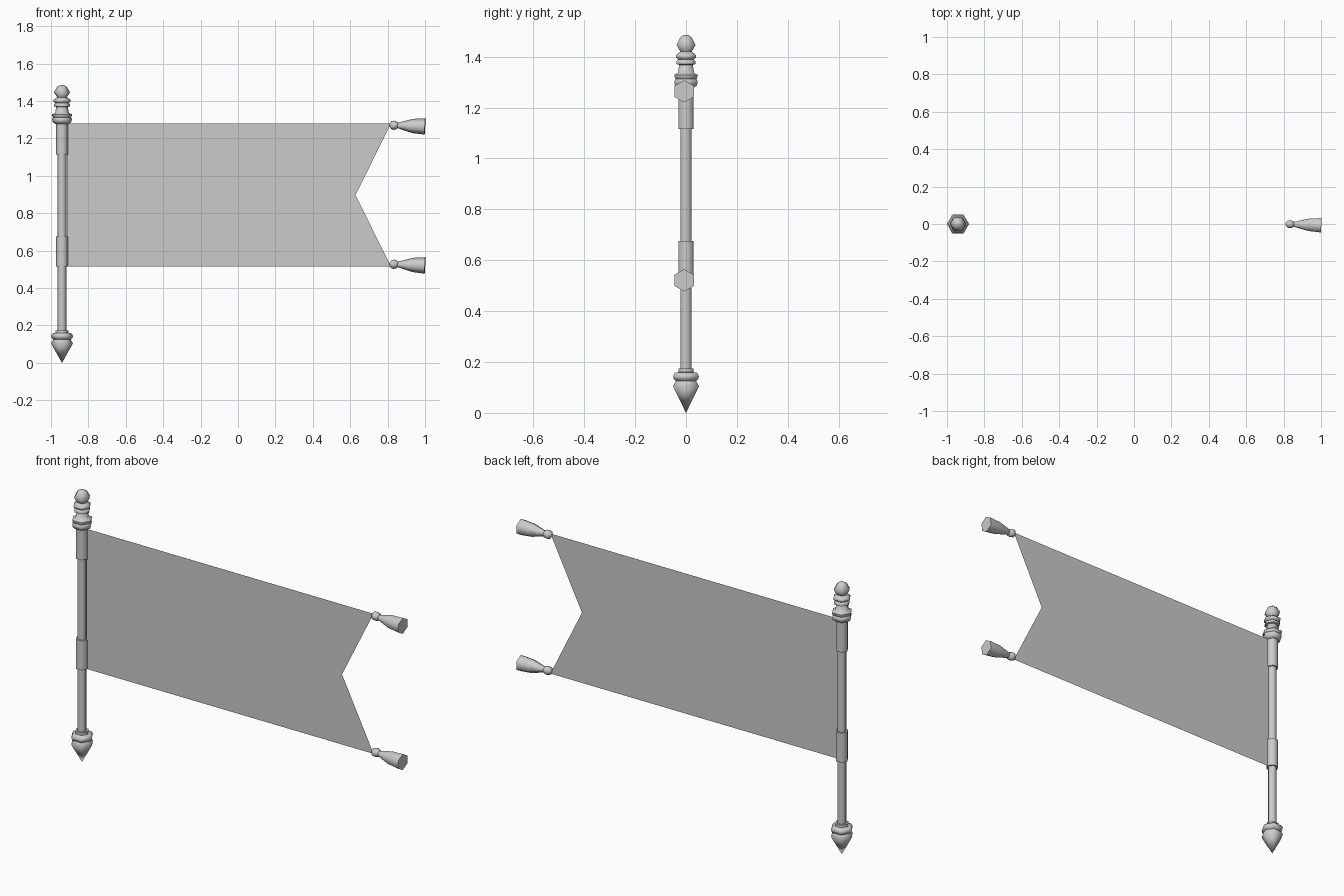
import bpy, bmesh, math
from mathutils import Vector

if "Cube" in bpy.data.objects:
    bpy.data.objects.remove(bpy.data.objects["Cube"])

POLE_X = -0.941


def finish(name, bm, smooth=True):
    bmesh.ops.recalc_face_normals(bm, faces=bm.faces[:])
    mesh = bpy.data.meshes.new(name)
    bm.to_mesh(mesh)
    bm.free()
    ob = bpy.data.objects.new(name, mesh)
    bpy.context.collection.objects.link(ob)
    if smooth:
        bpy.ops.object.select_all(action='DESELECT')
        ob.select_set(True)
        bpy.context.view_layer.objects.active = ob
        bpy.ops.object.shade_smooth_by_angle(angle=math.radians(62))
    return ob


def lathe(name, profile, start, axis=(0, 0, 1), sides=6):
    """Closed six-sided turning; profile = (radius, distance along axis)."""
    axis = Vector(axis).normalized()
    # one corner points along +x for upright parts, along +z for lying parts
    ref = Vector((1, 0, 0)) if abs(axis.z) > 0.9 else Vector((0, 0, 1))
    u = (ref - axis * ref.dot(axis)).normalized()
    v = axis.cross(u)
    bm = bmesh.new()
    rings = []
    for r, d in profile:
        c = Vector(start) + axis * d
        angles = [2 * math.pi * i / sides for i in range(sides)]
        rings.append([bm.verts.new(c + (u * math.cos(a) + v * math.sin(a)) * r)
                      for a in angles])
    for a, b in zip(rings, rings[1:]):
        for i in range(sides):
            j = (i + 1) % sides
            bm.faces.new((a[i], a[j], b[j], b[i]))
    bm.faces.new(rings[0])
    bm.faces.new(rings[-1])
    bmesh.ops.remove_doubles(bm, verts=bm.verts[:], dist=0.0005)
    return finish(name, bm)


base = (POLE_X, 0, 0)

# Pole and the two cloth sleeves
lathe("pole", [(0.024, 0.16), (0.024, 1.30)], base)
for name, z0, z1 in (("lower_sleeve", 0.515, 0.675), ("upper_sleeve", 1.115, 1.285)):
    lathe(name, [(0.033, z0), (0.033, z1)], base)

# Pointed foot with ring and collar
lathe("pole_foot", [(0.0, 0.0), (0.059, 0.105), (0.046, 0.125), (0.056, 0.134),
                    (0.059, 0.144), (0.050, 0.158), (0.035, 0.160), (0.035, 0.174)], base)

# Turned finial
lathe("finial", [(0.036, 1.278), (0.050, 1.288), (0.053, 1.304), (0.047, 1.313),
                 (0.053, 1.320), (0.053, 1.329), (0.037, 1.336), (0.031, 1.368),
                 (0.042, 1.371), (0.043, 1.383), (0.035, 1.389), (0.046, 1.397),
                 (0.046, 1.406), (0.032, 1.416), (0.026, 1.420), (0.043, 1.446),
                 (0.025, 1.477), (0.009, 1.486)], base)

# Swallow-tailed cloth sheet
bm = bmesh.new()
pts = [(-0.915, 0.515), (0.818, 0.515), (0.628, 0.898), (0.818, 1.279), (-0.915, 1.279),
       (-0.915, 0.898)]
vs = [bm.verts.new((x, 0, z)) for x, z in pts]
bm.faces.new((vs[0], vs[1], vs[2], vs[5]))
bm.faces.new((vs[5], vs[2], vs[3], vs[4]))
finish("banner_cloth", bm, smooth=False)

# Tassels: knot plus flared skirt, drooping slightly
for name, z in (("lower", 0.528), ("upper", 1.271)):
    start = (0.810, 0, z)
    axis = (0.19, -0.007, -0.007)
    lathe(name + "_tassel_knot", [(0.007, 0.0), (0.021, 0.010), (0.025, 0.024),
                                  (0.020, 0.040), (0.012, 0.047)], start, axis)
    lathe(name + "_tassel_skirt", [(0.014, 0.042), (0.024, 0.075), (0.038, 0.124),
                                   (0.044, 0.190)], start, axis)
